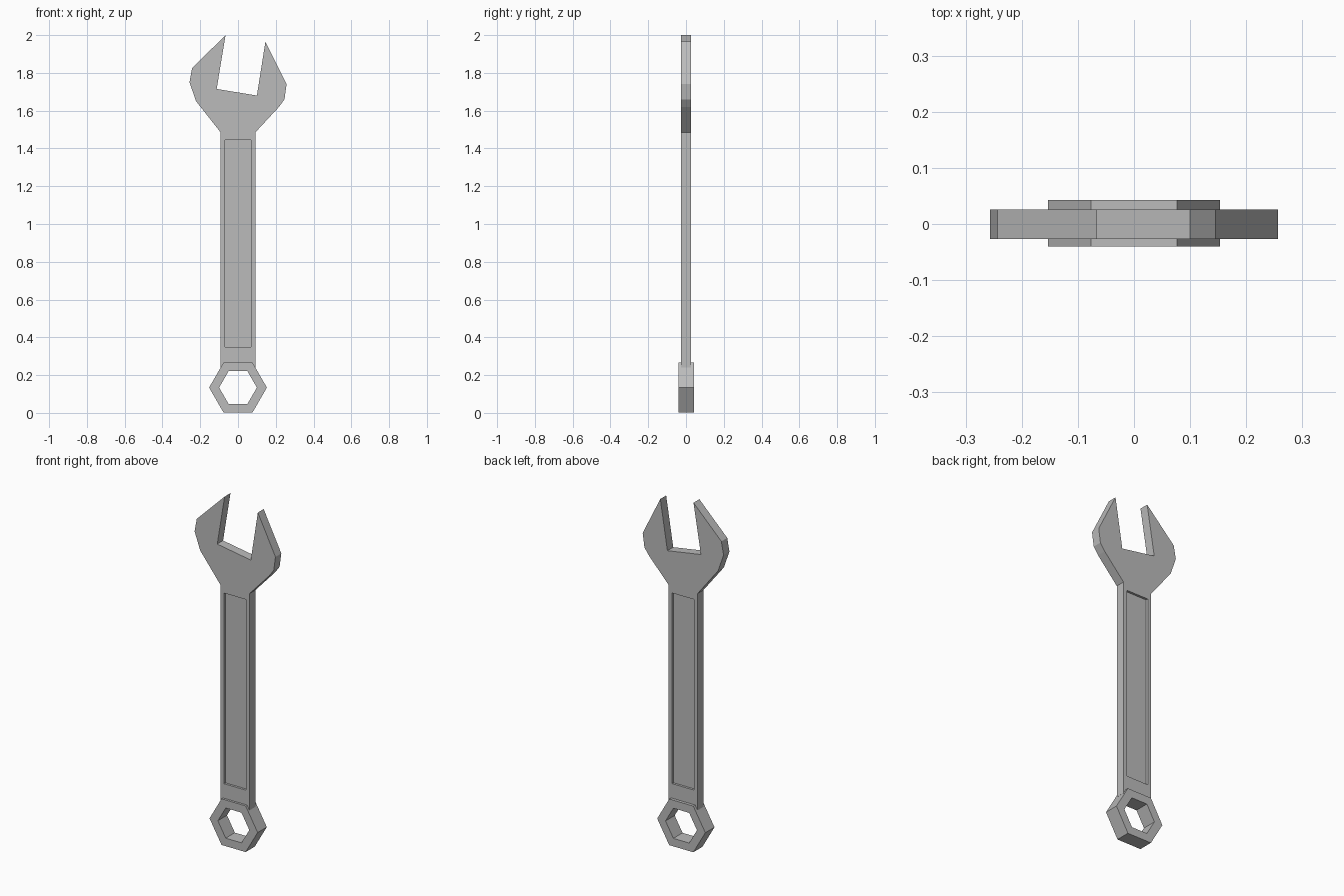
import bpy, bmesh, math
from mathutils import Vector

cube = bpy.data.objects.get("Cube")
if cube:
    bpy.data.objects.remove(cube, do_unlink=True)

# Single steel colour
steel = bpy.data.materials.new("grey_steel")
steel.use_nodes = True
steel.diffuse_color = (0.5, 0.5, 0.5, 1)
steel.node_tree.nodes["Principled BSDF"].inputs["Base Color"].default_value = (0.5, 0.5, 0.5, 1)


def finish(bm, name):
    bmesh.ops.recalc_face_normals(bm, faces=bm.faces)
    mesh = bpy.data.meshes.new(name)
    bm.to_mesh(mesh)
    bm.free()
    mesh.materials.append(steel)
    obj = bpy.data.objects.new(name, mesh)
    bpy.context.collection.objects.link(obj)
    return obj


def extrude_y(bm, depth):
    new = bmesh.ops.extrude_face_region(bm, geom=bm.faces[:])["geom"]
    verts = [v for v in new if isinstance(v, bmesh.types.BMVert)]
    bmesh.ops.translate(bm, verts=verts, vec=(0, depth, 0))


# Open jaw and handle, cut from one flat bar
FRONT, BACK = -0.027, 0.026
jaw = [(0.092, 1.485), (0.217, 1.62), (0.246, 1.66), (0.257, 1.74),
       (0.145, 1.965), (0.1, 1.68), (-0.113, 1.715), (-0.066, 2.0),
       (-0.243, 1.825), (-0.257, 1.75), (-0.222, 1.65), (-0.092, 1.485)]
bm = bmesh.new()
jaw_verts = [bm.verts.new((x, FRONT, z)) for x, z in jaw]
foot = [bm.verts.new((x, FRONT, 0.24)) for x in (-0.092, 0.092)]
bm.faces.new(jaw_verts)
bm.faces.new([jaw_verts[0], jaw_verts[-1]] + foot)
extrude_y(bm, BACK - FRONT)
bmesh.ops.recalc_face_normals(bm, faces=bm.faces)

# Sunken panel on both sides of the handle
PANEL_DEPTH = 0.013
sides = [f for f in bm.faces
         if abs(f.normal.y) > 0.9 and f.calc_center_median().z < 1.2]
for face in sides:
    inward = Vector((0, -math.copysign(PANEL_DEPTH, face.normal.y), 0))
    bmesh.ops.inset_region(bm, faces=[face], thickness=0.031)
    for v in face.verts:
        v.co.z = 1.445 if v.co.z > 1 else 0.35
    new = bmesh.ops.extrude_discrete_faces(bm, faces=[face])["faces"][0]
    bmesh.ops.translate(bm, verts=new.verts[:], vec=inward)
finish(bm, "jaw_and_handle")

# Hexagonal ring end
RING_Z, RING_FRONT, RING_BACK = 0.134, -0.04, 0.043
bm = bmesh.new()
loops = []
for radius in (0.153, 0.1):
    loops.append([bm.verts.new((radius * math.cos(i * math.pi / 3), RING_FRONT,
                                RING_Z + radius * math.sin(i * math.pi / 3)))
                  for i in range(6)])
outer, inner = loops
for i in range(6):
    j = (i + 1) % 6
    bm.faces.new((outer[i], outer[j], inner[j], inner[i]))
extrude_y(bm, RING_BACK - RING_FRONT)
finish(bm, "hex_ring")
